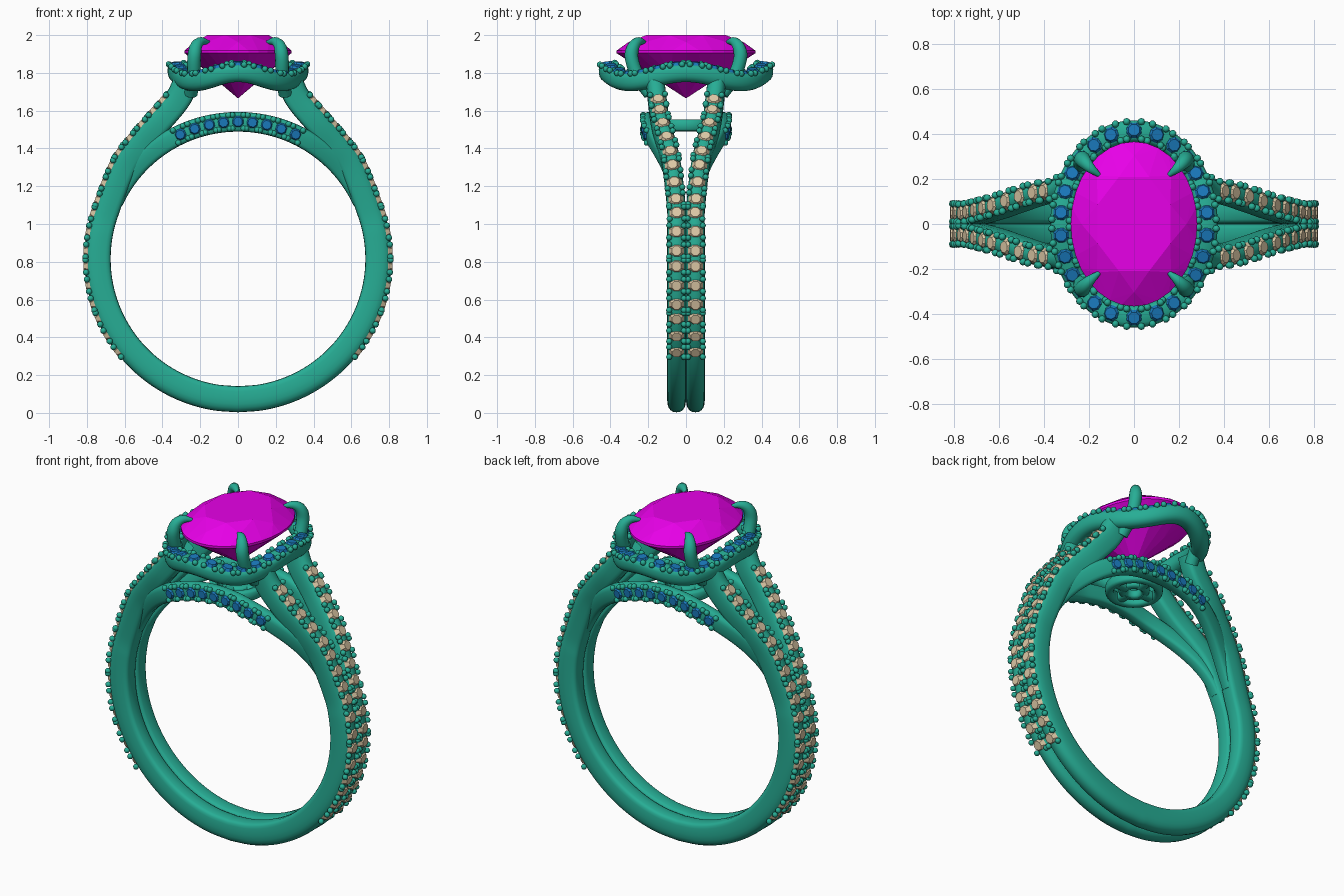
import bpy, bmesh, math
from math import sin, cos, pi, radians
from mathutils import Vector, Matrix

if "Cube" in bpy.data.objects:
    bpy.data.objects.remove(bpy.data.objects["Cube"])

CZ = 0.815  # height of the finger-hole centre


def material(name, rgb):
    m = bpy.data.materials.new(name)
    m.diffuse_color = (*rgb, 1)
    m.use_nodes = True
    m.node_tree.nodes["Principled BSDF"].inputs["Base Color"].default_value = m.diffuse_color
    return m


METAL = material("green_metal", (0.02, 0.42, 0.30))
BLUE = material("blue_stone", (0.01, 0.19, 0.50))
CREAM = material("cream_stone", (0.72, 0.58, 0.38))
MAGENTA = material("magenta_gem", (0.80, 0.0, 0.80))


def finish(name, bm, mat, smooth=True, mirror=None):
    bmesh.ops.recalc_face_normals(bm, faces=bm.faces)
    me = bpy.data.meshes.new(name)
    bm.to_mesh(me)
    bm.free()
    me.materials.append(mat)
    if smooth:
        me.shade_smooth()
        me.set_sharp_from_angle(angle=radians(45))
    ob = bpy.data.objects.new(name, me)
    bpy.context.collection.objects.link(ob)
    if mirror:
        mod = ob.modifiers.new("mirror", 'MIRROR')
        mod.use_axis = mirror
        mod.merge_threshold = 0.0005
    return ob


def spline(ctrl, n):
    """Catmull-Rom through control points, resampled to n even steps."""
    p = [Vector(c) for c in ctrl]
    p = [2 * p[0] - p[1]] + p + [2 * p[-1] - p[-2]]
    fine = []
    for i in range(1, len(p) - 2):
        a, b, c, d = p[i - 1:i + 3]
        for k in range(24):
            t = k / 24
            fine.append(0.5 * (2 * b + (c - a) * t + (2 * a - 5 * b + 4 * c - d) * t * t
                               + (3 * b - a - 3 * c + d) * t ** 3))
    fine.append(p[-2])
    dist = [0]
    for a, b in zip(fine, fine[1:]):
        dist.append(dist[-1] + (b - a).length)
    out, j = [], 0
    for i in range(n + 1):
        s = dist[-1] * i / n
        while j < len(fine) - 2 and dist[j + 1] < s:
            j += 1
        out.append(fine[j].lerp(fine[j + 1], (s - dist[j]) / (dist[j + 1] - dist[j])))
    return out, dist[-1]


def frames(pts, outward, closed=False):
    """Point, tangent, outward normal and sideways vector along a path."""
    n, res = len(pts), []
    for i, p in enumerate(pts):
        a = pts[(i - 1) % n] if closed else pts[max(i - 1, 0)]
        b = pts[(i + 1) % n] if closed else pts[min(i + 1, n - 1)]
        t = (b - a).normalized()
        o = outward(p, t)
        nn = (o - t * o.dot(t)).normalized()
        res.append((p, t, nn, t.cross(nn)))
    return res


def profile(w, h, top=2.4, bottom=4.5, n=20):
    """Rounded section, squarer underneath."""
    pts = []
    for i in range(n):
        a = 2 * pi * i / n
        e = 2 / (top if sin(a) >= 0 else bottom)
        pts.append((w * math.copysign(abs(cos(a)) ** e, cos(a)),
                    h * math.copysign(abs(sin(a)) ** e, sin(a))))
    return pts


def sweep(bm, fr, prof, closed=False, scale=None, caps=(True, True)):
    rings = []
    for i, (p, t, n, b) in enumerate(fr):
        s = scale[i] if scale else 1
        rings.append([bm.verts.new(p + b * x * s + n * y * s) for x, y in prof])
    m = len(prof)
    for i in range(len(rings) if closed else len(rings) - 1):
        r, q = rings[i], rings[(i + 1) % len(rings)]
        for k in range(m):
            bm.faces.new((r[k], r[(k + 1) % m], q[(k + 1) % m], q[k]))
    if not closed:
        for on, r in zip(caps, (rings[0], rings[-1])):
            if on:
                bm.faces.new(r)


def set_stone(stones, beads, p, t, n, r):
    """One small faceted stone held by four beads."""
    b = n.cross(t).normalized()
    m = Matrix((t, b, n)).transposed().to_4x4()
    m.translation = p
    bmesh.ops.create_cone(stones, cap_ends=True, segments=8, radius1=r, radius2=r * 0.62,
                          depth=0.024, matrix=m @ Matrix.Rotation(pi / 8, 4, 'Z'))
    for sx in (-1, 1):
        for sy in (-1, 1):
            bmesh.ops.create_uvsphere(beads, u_segments=8, v_segments=6, radius=0.0165,
                                      matrix=m @ Matrix.Translation((sx * r * 0.76, sy * r * 0.92, 0)))


# Split shank: one quarter strand, mirrored left/right and front/back
ctrl = [(0.743 * cos(radians(a)), 0.05, CZ + 0.743 * sin(radians(a))) for a in range(-90, 25, 10)]
ctrl += [(0.608, 0.074, 1.30), (0.52, 0.103, 1.425), (0.42, 0.135, 1.54),
         (0.32, 0.152, 1.66), (0.268, 0.165, 1.765)]
pts, length = spline(ctrl, 120)
pts[0].x = 0
shank_fr = frames(pts, lambda p, t: Vector((t.z, 0, -t.x)))
shank_fr[0] = (pts[0], Vector((1, 0, 0)), Vector((0, 0, -1)), Vector((0, 1, 0)))
bm = bmesh.new()
sweep(bm, shank_fr, profile(0.05, 0.069), caps=(False, True))
finish("split_shank", bm, METAL, mirror=(True, True, False))

# Cream stones along the shank
stones, beads = bmesh.new(), bmesh.new()
s = length - 0.165
while True:
    p, t, n, b = shank_fr[round(s / length * 120)]
    if p.z < 0.32:
        break
    set_stone(stones, beads, p + n * 0.064, t, n, 0.043)
    s -= 0.0885
finish("shank_stones", stones, CREAM, False, (True, True, False))
finish("shank_beads", beads, METAL, True, (True, True, False))


# Bridge arches under the head, continuing the finger hole
def arch_point(deg):
    u = min(max((min(deg, 180 - deg) - 25) / 50, 0), 1)
    y = 0.05 + 0.143 * u * u * (3 - 2 * u)
    a = radians(deg)
    return Vector((0.726 * cos(a), y, CZ + 0.726 * sin(a)))


radial = lambda p, t: Vector((p.x, 0, p.z - CZ))
bm = bmesh.new()
sweep(bm, frames([arch_point(25 + 2 * i) for i in range(66)], radial), profile(0.036, 0.052, 3, 4))
finish("bridge_arches", bm, METAL, mirror=(False, True, False))
stones, beads = bmesh.new(), bmesh.new()
for i in range(-4, 5):
    a = 90 + i * 6.05
    p, t, n, b = frames([arch_point(a - 1), arch_point(a), arch_point(a + 1)], radial)[1]
    side = b if b.y > 0 else -b
    set_stone(stones, beads, p + side * 0.034, t, side, 0.039)
finish("bridge_stones", stones, BLUE, False, (False, True, False))
finish("bridge_beads", beads, METAL, True, (False, True, False))

# Small gallery between the arches: two rings and cross bars
bm = bmesh.new()
for R, h in ((0.135, 0.032), (0.062, 0.026)):
    circle = [Vector((R * cos(2 * pi * i / 40), R * sin(2 * pi * i / 40), 1.522)) for i in range(40)]
    sweep(bm, frames(circle, lambda p, t: Vector((0, 0, 1)), True), profile(0.024, h, 3, 3, 12), True)
for ends in (((0, 0.05, 1.52), (0, 0.19, 1.53)), ((0, -0.05, 1.52), (0, -0.19, 1.53)),
             ((0.05, 0, 1.52), (0.13, 0, 1.52)), ((-0.05, 0, 1.52), (-0.13, 0, 1.52))):
    sweep(bm, frames([Vector(e) for e in ends], lambda p, t: Vector((0, 0, 1))),
          profile(0.03, 0.028, 3, 3, 12))
finish("gallery", bm, METAL)


# Wavy oval halo with blue stones
def halo_point(a):
    return Vector((0.322 * cos(a), 0.411 * sin(a), 1.777 + 0.024 * cos(4 * a)))


up = lambda p, t: Vector((p.x * 0.3, p.y * 0.3, 1))
N = 26 * 8
ring, _ = spline([halo_point(2 * pi * i / 96 + pi / 2) for i in range(97)], N)
halo_fr = frames(ring[:-1], up, True)
bm = bmesh.new()
sweep(bm, halo_fr[::2], profile(0.05, 0.05, 3.2, 2.2), True)
finish("halo", bm, METAL)
stones, beads = bmesh.new(), bmesh.new()
for p, t, n, b in halo_fr[::8]:
    set_stone(stones, beads, p + n * 0.048, t, n, 0.043)
finish("halo_stones", stones, BLUE, False)
finish("halo_beads", beads, METAL)

# Four claw prongs
path, _ = spline([(0.25, 0.19, 1.69), (0.235, 0.255, 1.78), (0.232, 0.288, 1.88),
                  (0.222, 0.278, 1.94), (0.195, 0.25, 1.967), (0.155, 0.217, 1.962)], 24)
sizes = [1 if i < 15 else 1 - 0.75 * ((i - 15) / 9) ** 1.6 for i in range(25)]
bm = bmesh.new()
sweep(bm, frames(path, lambda p, t: Vector((0.6, 0.75, 0.9))), profile(0.036, 0.036, 2, 2, 14), scale=sizes)
finish("prongs", bm, METAL, mirror=(True, True, False))

# Oval faceted centre gem, as the hull of its facet corners
bm = bmesh.new()
for count, k, z, off in ((8, 0.62, 2.0, 0.5), (8, 0.83, 1.963, 0), (32, 1, 1.918, 0),
                         (32, 1, 1.904, 0), (8, 0.55, 1.79, 0.5), (1, 0, 1.665, 0)):
    for i in range(count):
        a = 2 * pi * (i + off) / count
        bm.verts.new((0.282 * k * cos(a), 0.367 * k * sin(a), z))
bmesh.ops.convex_hull(bm, input=bm.verts)
bmesh.ops.dissolve_limit(bm, angle_limit=radians(1), verts=bm.verts, edges=bm.edges)
finish("centre_gem", bm, MAGENTA, False)
